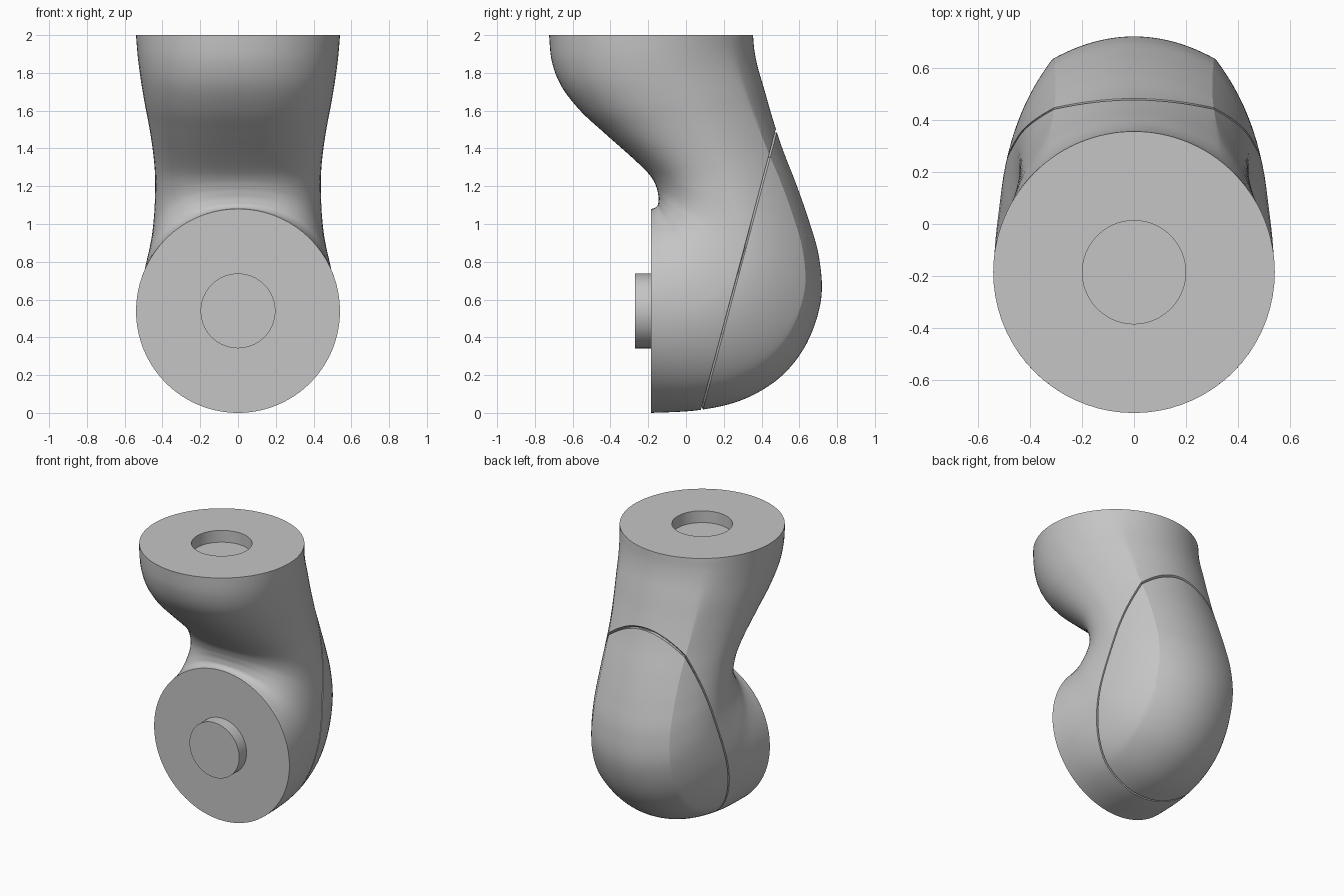
import bpy
import bmesh
from math import sin, cos, pi, radians
from mathutils import Vector

default_cube = bpy.data.objects.get("Cube")
if default_cube:
    bpy.data.objects.remove(default_cube, do_unlink=True)

grey = bpy.data.materials.new("plain_grey")
grey.use_nodes = True
colour = (0.56, 0.56, 0.56, 1.0)
grey.diffuse_color = colour
for node in grey.node_tree.nodes:
    if node.type == 'BSDF_PRINCIPLED':
        node.inputs["Base Color"].default_value = colour

# Elbow sections: inner y, inner z, outer y, outer z, half width
SECTIONS = [
    (-.185, 1.08, -.185, 0, .54),
    (-.165, 1.085, .07, .015, .53),
    (-.15, 1.10, .3, .07, .515),
    (-.146, 1.12, .5, .19, .50),
    (-.145, 1.14, .64, .37, .48),
    (-.148, 1.16, .715, .6, .46),
    (-.155, 1.19, .705, .82, .447),
    (-.175, 1.235, .65, 1.02, .44),
    (-.215, 1.285, .58, 1.22, .439),
    (-.30, 1.365, .51, 1.4, .45),
    (-.43, 1.48, .455, 1.57, .472),
    (-.56, 1.60, .415, 1.71, .497),
    (-.66, 1.73, .38, 1.83, .517),
    (-.71, 1.86, .362, 1.92, .531),
    (-.725, 2, .355, 2, .54),
]
STEPS = 8                      # rings between two sections
CAP, SIDE, FRONT = 12, 18, 18  # points on each stretch of half a ring
CENTRE_Y = -.185
HUB_RADIUS = .198
HUB_DEPTH = .085


def spline(i, t):
    """Catmull-Rom point between sections i and i + 1."""
    last = len(SECTIONS) - 1
    rows = [SECTIONS[min(max(i + k, 0), last)] for k in (-1, 0, 1, 2)]
    return [b + .5 * t * (c - a + t * (2*a - 5*b + 4*c - d + t * (3*(b - c) + d - a)))
            for a, b, c, d in zip(*rows)]


def half_outline(blend):
    """Unit half ring from the back to the front; blend turns a circle into a creased back."""
    crease, xc, yc = radians(33), .685, .8
    points = []
    for k in range(CAP):
        f = k / CAP
        points.append((f * crease, xc * f, 1 - (1 - yc) * f * f))
    for k in range(SIDE):
        f = k / SIDE
        y = yc * cos(f * pi / 2)
        points.append((crease + f * (pi / 2 - crease), 1 - (1 - xc) * (y / yc) ** 1.8, y))
    for k in range(FRONT + 1):
        a = pi / 2 * (1 + k / FRONT)
        points.append((a, abs(sin(a)) ** .82, -abs(cos(a)) ** .82))
    return [(sin(a) * (1 - blend) + x * blend, cos(a) * (1 - blend) + y * blend)
            for a, x, y in points]


def ring_points(section, blend):
    iy, iz, oy, oz, width = section
    inner, outer = Vector((0, iy, iz)), Vector((0, oy, oz))
    middle, depth = (inner + outer) / 2, (outer - inner) / 2
    half = half_outline(blend)
    outline = half + [(-x, y) for x, y in half[-2:0:-1]]
    return [middle + depth * y + Vector((width * x, 0, 0)) for x, y in outline]


def bridge(bm, first, second):
    n = len(first)
    for k in range(n):
        bm.faces.new((first[k], first[(k + 1) % n], second[(k + 1) % n], second[k]))


def finish(name, bm, angle):
    bmesh.ops.recalc_face_normals(bm, faces=bm.faces)
    mesh = bpy.data.meshes.new(name)
    bm.to_mesh(mesh)
    bm.free()
    mesh.materials.append(grey)
    mesh.shade_smooth()
    mesh.set_sharp_from_angle(angle=radians(angle))
    obj = bpy.data.objects.new(name, mesh)
    bpy.context.collection.objects.link(obj)
    return obj


# Elbow body: lofted rings
bm = bmesh.new()
total = (len(SECTIONS) - 1) * STEPS
rings = []
for j in range(total + 1):
    i = min(j // STEPS, len(SECTIONS) - 2)
    blend = min(1, 1.15 * sin(pi * j / total))
    points = ring_points(spline(i, j / STEPS - i), blend)
    rings.append([bm.verts.new(p) for p in points])
for first, second in zip(rings, rings[1:]):
    bridge(bm, first, second)
bm.faces.new(rings[0])

# Round socket in the top face
rim = rings[-1]
top_centre = Vector((0, CENTRE_Y, 2))
lip = [bm.verts.new(top_centre + (v.co - top_centre).normalized() * HUB_RADIUS) for v in rim]
floor = [bm.verts.new(v.co - Vector((0, 0, HUB_DEPTH))) for v in lip]
bridge(bm, rim, lip)
bridge(bm, lip, floor)
bm.faces.new(floor)
bmesh.ops.recalc_face_normals(bm, faces=bm.faces)

# Narrow seam groove around the back cover
seam_point = Vector((0, .08, 0))
seam_normal = Vector((0, 1.5, -.4)).normalized()
for offset in (-.005, 0, .005):
    bmesh.ops.bisect_plane(bm, geom=bm.verts[:] + bm.edges[:] + bm.faces[:], dist=.0002,
                           plane_co=seam_point + seam_normal * offset, plane_no=seam_normal)
bm.normal_update()
groove = [(v, v.normal.copy()) for v in bm.verts
          if abs((v.co - seam_point).dot(seam_normal)) < .0045]
for v, normal in groove:
    v.co -= normal * .02
finish("elbow_body", bm, 18)

# Round peg on the front face
bm = bmesh.new()
bmesh.ops.create_cone(bm, cap_ends=True, segments=96, radius1=HUB_RADIUS,
                      radius2=HUB_RADIUS, depth=HUB_DEPTH)
peg = finish("front_peg", bm, 30)
peg.rotation_euler = (pi / 2, 0, 0)
peg.location = (0, CENTRE_Y - HUB_DEPTH / 2, .54)
